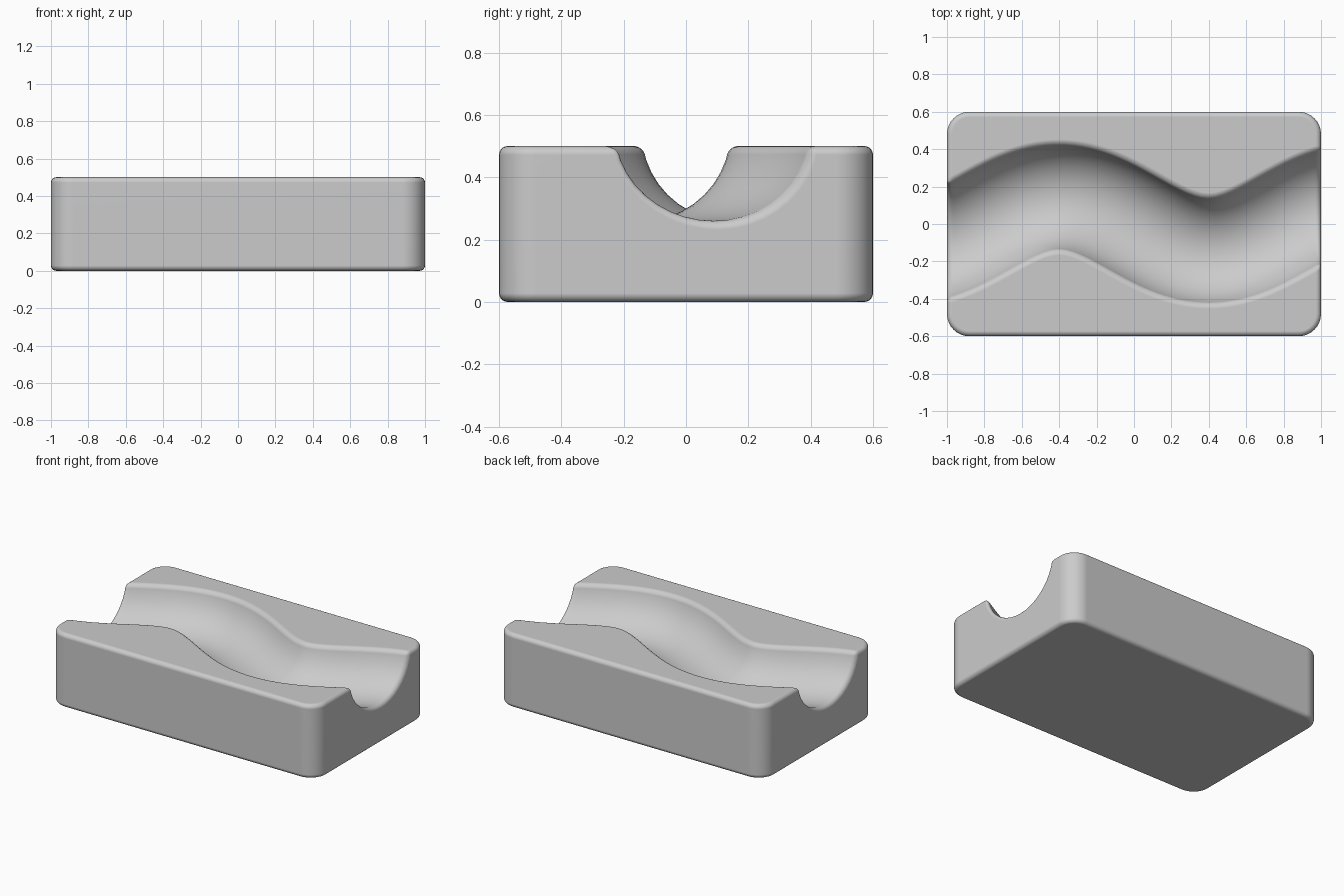
import bpy, bmesh
from math import sin, cos, acos, pi, sqrt, radians

cube = bpy.data.objects.get("Cube")
if cube:
    bpy.data.objects.remove(cube, do_unlink=True)

LENGTH, DEPTH, HEIGHT = 2.0, 1.2, 0.5
CORNER, FILLET = 0.12, 0.028
WAVE, PERIOD = 0.143, 1.6           # groove centre line
RADIUS, AXIS_Z = 0.285, 0.545       # round groove section
STATIONS, ARC_STEPS, CORNER_STEPS = 50, 18, 8
K = 2 * pi / PERIOD


def offset_y(x, w):
    """Height in y, at x, of the wave offset sideways by w."""
    t = x
    for _ in range(40):
        slope = -WAVE * K * cos(K * t)
        t = x + w * slope / sqrt(1 + slope * slope)
    slope = -WAVE * K * cos(K * t)
    return -WAVE * sin(K * t) + w / sqrt(1 + slope * slope)


def outline():
    """Rounded rectangle, anticlockwise from the +x +y corner."""
    points = []
    for q, (sx, sy) in enumerate([(1, 1), (-1, 1), (-1, -1), (1, -1)]):
        for i in range(CORNER_STEPS + 1):
            a = (q + i / CORNER_STEPS) * pi / 2
            points.append((sx * (LENGTH / 2 - CORNER) + CORNER * cos(a),
                           sy * (DEPTH / 2 - CORNER) + CORNER * sin(a)))
    return points


bm = bmesh.new()
ring = outline()
low = [bm.verts.new((x, y, 0)) for x, y in ring]
top = [bm.verts.new((x, y, HEIGHT)) for x, y in ring]

# Wavy round groove
half = acos((AXIS_Z - HEIGHT) / RADIUS)
groove = []
for i in range(STATIONS + 1):
    x = LENGTH * (i / STATIONS - 0.5)
    row = []
    for j in range(ARC_STEPS + 1):
        a = half * (2 * j / ARC_STEPS - 1)
        row.append(bm.verts.new((x, offset_y(x, RADIUS * sin(a)),
                                 AXIS_Z - RADIUS * cos(a))))
    groove.append(row)
for r0, r1 in zip(groove, groove[1:]):
    for j in range(ARC_STEPS):
        bm.faces.new((r0[j], r1[j], r1[j + 1], r0[j + 1]))

# Underside, side walls, and end walls notched by the groove
bm.faces.new(low[::-1])
n, c = len(ring), CORNER_STEPS + 1
for k in range(n):
    m = (k + 1) % n
    notch = []
    if k == 2 * c - 1:
        notch = groove[0]
    elif k == n - 1:
        notch = groove[-1][::-1]
    bm.faces.new([low[k], low[m], top[m]] + notch + [top[k]])

# Two flat tops, one on each side of the groove
bm.faces.new(top[:2 * c] + [row[-1] for row in groove])
bm.faces.new(top[2 * c:] + [row[0] for row in reversed(groove)])
bmesh.ops.recalc_face_normals(bm, faces=bm.faces[:])

mesh = bpy.data.meshes.new("grooved_block")
bm.to_mesh(mesh)
bm.free()
mesh.shade_smooth()
block = bpy.data.objects.new("grooved_block", mesh)
bpy.context.scene.collection.objects.link(block)

# Rounded edges with clean flat shading on the big faces
bevel = block.modifiers.new("rounded_edges", "BEVEL")
bevel.width = FILLET
bevel.segments = 5
bevel.limit_method = "ANGLE"
bevel.angle_limit = radians(35)
bevel.use_clamp_overlap = False
block.modifiers.new("flat_normals", "WEIGHTED_NORMAL")

grey = bpy.data.materials.new("light_grey")
grey.use_nodes = True
colour = (0.6, 0.6, 0.6, 1)
grey.diffuse_color = colour
grey.node_tree.nodes["Principled BSDF"].inputs["Base Color"].default_value = colour
mesh.materials.append(grey)
